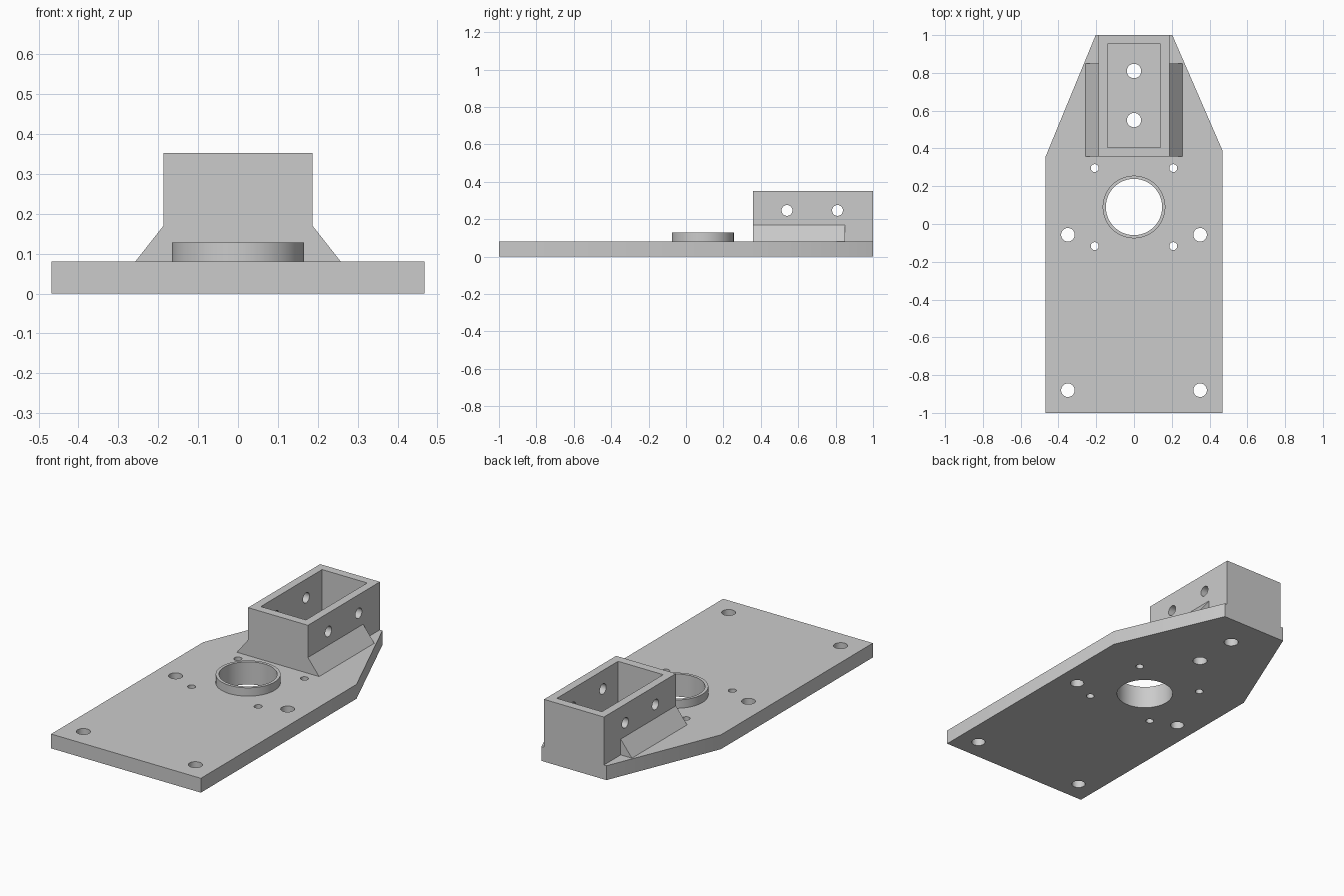
import bpy
import bmesh
from math import radians
from mathutils import Matrix, Vector

cube = bpy.data.objects.get("Cube")
if cube:
    bpy.data.objects.remove(cube, do_unlink=True)

# One plain grey for the whole bracket
GREY = (0.6, 0.6, 0.6, 1)
grey = bpy.data.materials.new("plain grey")
grey.use_nodes = True
grey.diffuse_color = GREY
grey.node_tree.nodes["Principled BSDF"].inputs["Base Color"].default_value = GREY

BASE_TOP, SOCKET_TOP = 0.081, 0.352
SOCKET_FRONT, SOCKET_BACK, SOCKET_HALF = 0.357, 1.0, 0.187


def make_object(name, bm):
    bmesh.ops.recalc_face_normals(bm, faces=bm.faces)
    mesh = bpy.data.meshes.new(name)
    bm.to_mesh(mesh)
    bm.free()
    mesh.materials.append(grey)
    obj = bpy.data.objects.new(name, mesh)
    bpy.context.collection.objects.link(obj)
    return obj


def prism(name, points, sweep):
    """Extrude a closed 3D outline along a vector."""
    bm = bmesh.new()
    face = bm.faces.new([bm.verts.new(p) for p in points])
    result = bmesh.ops.extrude_face_region(bm, geom=[face], use_keep_orig=True)
    moved = [v for v in result["geom"] if isinstance(v, bmesh.types.BMVert)]
    bmesh.ops.translate(bm, verts=moved, vec=Vector(sweep))
    return make_object(name, bm)


def block(name, half_x, y0, y1, z0, z1):
    outline = [(-half_x, y0, z0), (half_x, y0, z0), (half_x, y1, z0), (-half_x, y1, z0)]
    return prism(name, outline, (0, 0, z1 - z0))


def cylinder(name, centre, radius, depth, axis="Z", sides=32):
    bm = bmesh.new()
    bmesh.ops.create_cone(bm, cap_ends=True, segments=sides,
                          radius1=radius, radius2=radius, depth=depth)
    turn = Matrix.Rotation(radians(90), 4, "Y") if axis == "X" else Matrix()
    bm.transform(Matrix.Translation(centre) @ turn)
    return make_object(name, bm)


def cut(obj, cutters):
    """Subtract each cutter, bake the result and remove the cutters."""
    for cutter in cutters:
        cutter.hide_render = True
        mod = obj.modifiers.new("cut", "BOOLEAN")
        mod.operation = "DIFFERENCE"
        mod.solver = "EXACT"
        mod.object = cutter
    graph = bpy.context.evaluated_depsgraph_get()
    baked = bpy.data.meshes.new_from_object(obj.evaluated_get(graph))
    obj.modifiers.clear()
    obj.data = baked
    for cutter in cutters:
        bpy.data.objects.remove(cutter, do_unlink=True)


def bore():
    return cylinder("bore_cutter", (0, 0.09, 0.05), 0.149, 0.6, sides=64)


# Base plate with tapered rear
outline = [(-0.468, -1), (0.468, -1), (0.468, 0.39), (0.203, 1), (-0.203, 1), (-0.468, 0.357)]
base = prism("base_plate", [(x, y, 0) for x, y in outline], (0, 0, BASE_TOP))

# Mounting holes, pilot holes around the bore and socket floor holes
holes = [(0, y, 0.038) for y in (0.55, 0.81)]
for side in (-1, 1):
    holes += [(side * 0.35, y, 0.036) for y in (-0.88, -0.057)]
    holes += [(side * 0.208, y, 0.021) for y in (-0.117, 0.296)]
cut(base, [bore()] + [cylinder("hole_cutter", (x, y, 0.05), r, 0.4) for x, y, r in holes])

# Raised collar around the bore
collar = cylinder("bore_collar", (0, 0.09, (BASE_TOP + 0.128) / 2), 0.166,
                  0.128 - BASE_TOP, sides=64)
cut(collar, [bore()])

# Open-topped rectangular socket with cross holes
socket = block("socket_walls", SOCKET_HALF, SOCKET_FRONT, SOCKET_BACK, BASE_TOP, SOCKET_TOP)
cavity = block("cavity_cutter", 0.141, 0.405, 0.952, 0, 0.5)
cross = [cylinder("cross_cutter", (0, y, 0.247), 0.029, 1, "X") for y in (0.54, 0.81)]
cut(socket, [cavity] + cross)

# Sloped gussets along both socket sides
parts = [base, collar, socket]
for name, side in (("left_gusset", 1), ("right_gusset", -1)):
    profile = [(SOCKET_HALF, BASE_TOP), (0.257, BASE_TOP), (SOCKET_HALF, 0.17)]
    parts.append(prism(name, [(side * x, SOCKET_FRONT, z) for x, z in profile],
                       (0, 0.85 - SOCKET_FRONT, 0)))

# Smooth round walls, crisp edges
bpy.ops.object.select_all(action="DESELECT")
for part in parts:
    part.select_set(True)
bpy.context.view_layer.objects.active = base
bpy.ops.object.shade_smooth_by_angle(angle=radians(30))
